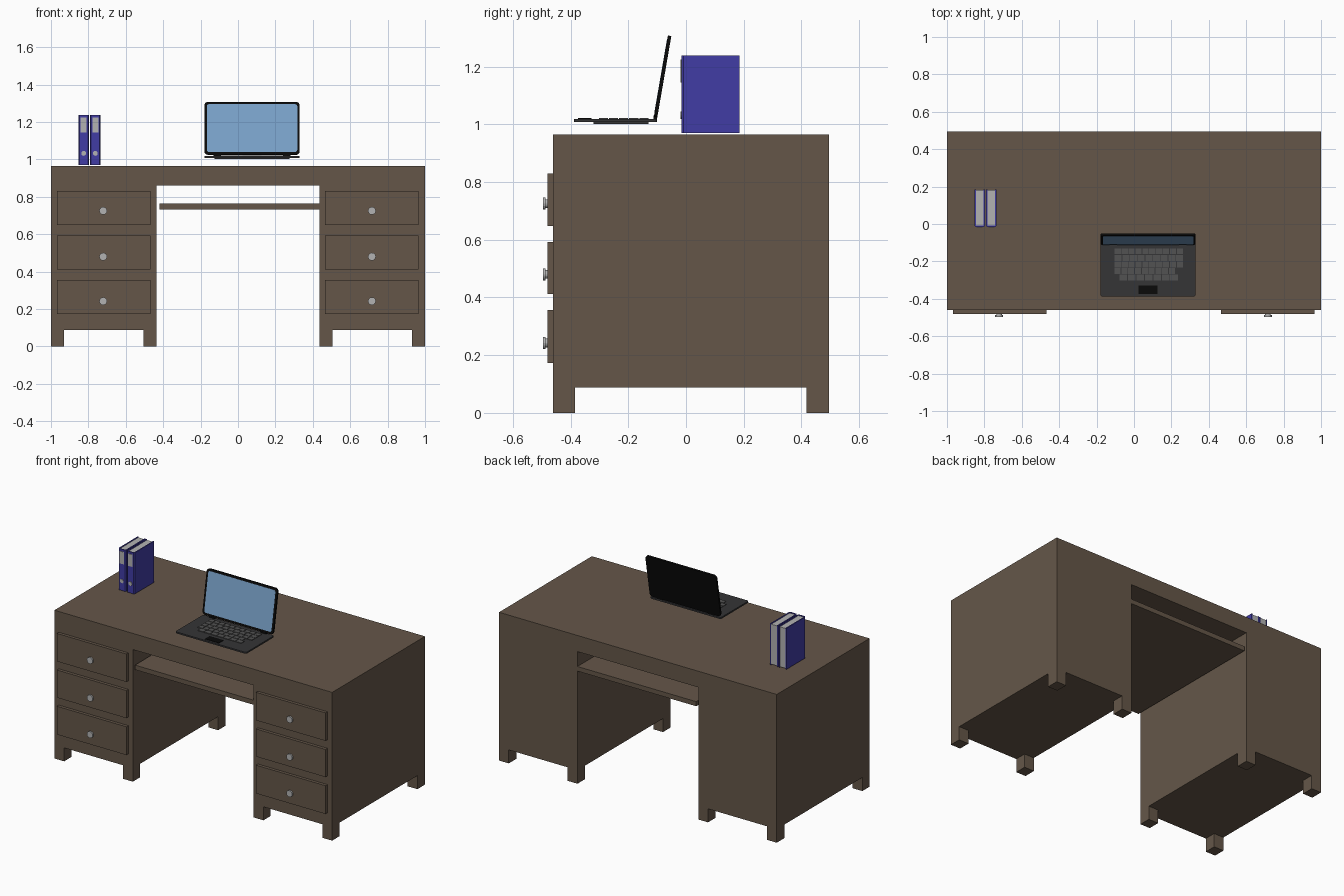
import bpy, bmesh, math
from mathutils import Matrix, Vector

if "Cube" in bpy.data.objects:
    bpy.data.objects.remove(bpy.data.objects["Cube"])


def material(name, *rgb):
    m = bpy.data.materials.new(name)
    m.diffuse_color = (*rgb, 1)
    m.use_nodes = True
    m.node_tree.nodes["Principled BSDF"].inputs["Base Color"].default_value = m.diffuse_color
    return m


WOOD = material("brown_wood", 0.13, 0.094, 0.066)
METAL = material("light_metal", 0.45, 0.45, 0.45)
BLUE = material("blue_cover", 0.053, 0.045, 0.376)
PAPER = material("paper", 0.45, 0.45, 0.45)
BLACK = material("black_plastic", 0.003, 0.003, 0.003)
DARK = material("dark_plastic", 0.035, 0.035, 0.037)
KEY = material("key_grey", 0.085, 0.085, 0.085)
GLASS = material("screen_blue", 0.2, 0.37, 0.6)

# local xy drawn in the world xz plane, extruded towards the back (+y)
FRONT = Matrix(((1, 0, 0, 0), (0, 0, 1, 0), (0, 1, 0, 0), (0, 0, 0, 1)))


def prism(name, pts, d0, d1, mat, matrix=Matrix()):
    """Extrude a flat outline between two depths."""
    bm = bmesh.new()
    face = bm.faces.new([bm.verts.new((x, y, d0)) for x, y in pts])
    ext = bmesh.ops.extrude_face_region(bm, geom=[face])
    top = [v for v in ext["geom"] if isinstance(v, bmesh.types.BMVert)]
    bmesh.ops.translate(bm, verts=top, vec=(0, 0, d1 - d0))
    bm.transform(matrix)
    bmesh.ops.recalc_face_normals(bm, faces=bm.faces)
    mesh = bpy.data.meshes.new(name)
    bm.to_mesh(mesh)
    bm.free()
    mesh.materials.append(mat)
    ob = bpy.data.objects.new(name, mesh)
    bpy.context.collection.objects.link(ob)
    return ob


def rect(x0, x1, y0, y1):
    return [(x0, y0), (x1, y0), (x1, y1), (x0, y1)]


def rounded(x0, x1, y0, y1, r, n=4):
    pts = []
    corners = [(x1 - r, y1 - r), (x0 + r, y1 - r), (x0 + r, y0 + r), (x1 - r, y0 + r)]
    for i, (cx, cy) in enumerate(corners):
        for k in range(n + 1):
            a = math.pi / 2 * (i + k / n)
            pts.append((cx + r * math.cos(a), cy + r * math.sin(a)))
    return pts


def circle(cx, cy, r, n=16):
    return [(cx + r * math.cos(2 * math.pi * i / n), cy + r * math.sin(2 * math.pi * i / n))
            for i in range(n)]


def box(name, x, y, z, mat):
    return prism(name, rect(*x, *y), *z, mat)


# desk body: top and both pedestals as one arch
F, B, TOP = -0.46, 0.495, 0.965
arch = [(-1, 0.088), (-0.435, 0.088), (-0.435, 0.86), (0.435, 0.86),
        (0.435, 0.088), (1, 0.088), (1, TOP), (-1, TOP)]
prism("desk_body", arch, F, B, WOOD, FRONT)

# feet under each pedestal corner
for x in (-1, -0.505, 0.435, 0.93):
    for y0, y1 in ((F, -0.385), (0.417, B)):
        box("foot", (x, x + 0.07), (y0, y1), (0, 0.088), WOOD)

# sliding keyboard tray
box("keyboard_tray", (-0.42, 0.435), (F, B), (0.733, 0.763), WOOD)

# drawer fronts with round knobs
for cx in (-0.718, 0.716):
    for z0, z1, kz in ((0.172, 0.356, 0.242), (0.412, 0.592, 0.48), (0.648, 0.83, 0.725)):
        box("drawer_front", (cx - 0.25, cx + 0.25), (-0.48, F), (z0, z1), WOOD)
        knob = (cx if cx > 0 else cx - 0.003, kz)
        prism("knob_stem", circle(*knob, 0.015), -0.486, -0.48, METAL, FRONT)
        prism("knob", circle(*knob, 0.021), -0.496, -0.486, METAL, FRONT)

# two ring binders
for cx in (-0.825, -0.763):
    h = 0.028
    t = 0.007
    cover = [(cx - h, 0.185), (cx - h, -0.008), (cx - h + 0.006, -0.016),
             (cx + h - 0.006, -0.016), (cx + h, -0.008), (cx + h, 0.185),
             (cx + h - t, 0.185), (cx + h - t, -0.008), (cx - h + t, -0.008), (cx - h + t, 0.185)]
    prism("binder_cover", cover, 0.97, 1.238, BLUE)
    box("binder_pages", (cx - h + t, cx + h - t), (-0.008, 0.183), (0.974, 1.234), PAPER)
    prism("binder_label", rect(cx - 0.016, cx + 0.016, 1.145, 1.225), -0.019, -0.016, PAPER, FRONT)
    prism("binder_finger_ring", circle(cx, 1.032, 0.013), -0.019, -0.016, METAL, FRONT)

# laptop base
prism("laptop_base", rounded(-0.18, 0.33, -0.388, -0.1, 0.012), 1.008, 1.018, DARK)
box("laptop_underside", (-0.125, 0.275), (-0.32, -0.13), (1.001, 1.008), DARK)
box("touchpad", (0.025, 0.125), (-0.375, -0.328), (1.018, 1.021), BLACK)

# keyboard rows: left, right, number of keys
rows = [(-0.105, 0.264, 10), (-0.105, 0.264, 9), (-0.105, 0.264, 10),
        (-0.105, 0.22, 9), (-0.08, 0.237, 7)]
for r, (x0, x1, n) in enumerate(rows):
    y1 = -0.13 - r * 0.0352
    w = (x1 - x0) / n
    for i in range(n):
        box("key", (x0 + i * w + 0.002, x0 + (i + 1) * w - 0.002),
            (y1 - 0.0315, y1), (1.018, 1.022), KEY)

# laptop lid, leaning back around the hinge line
tilt = Matrix.Translation(Vector((0, -0.112, 1.022))) @ Matrix.Rotation(math.radians(-9.8), 4, 'X')
lid = tilt @ FRONT
prism("laptop_lid", rounded(-0.18, 0.33, 0.004, 0.29, 0.02), 0, 0.012, BLACK, lid)
prism("laptop_screen", rounded(-0.167, 0.317, 0.018, 0.277, 0.012), -0.001, 0.001, GLASS, lid)
for x in (-0.13, 0.24):
    box("hinge", (x, x + 0.04), (-0.112, -0.1), (1.018, 1.03), BLACK)
